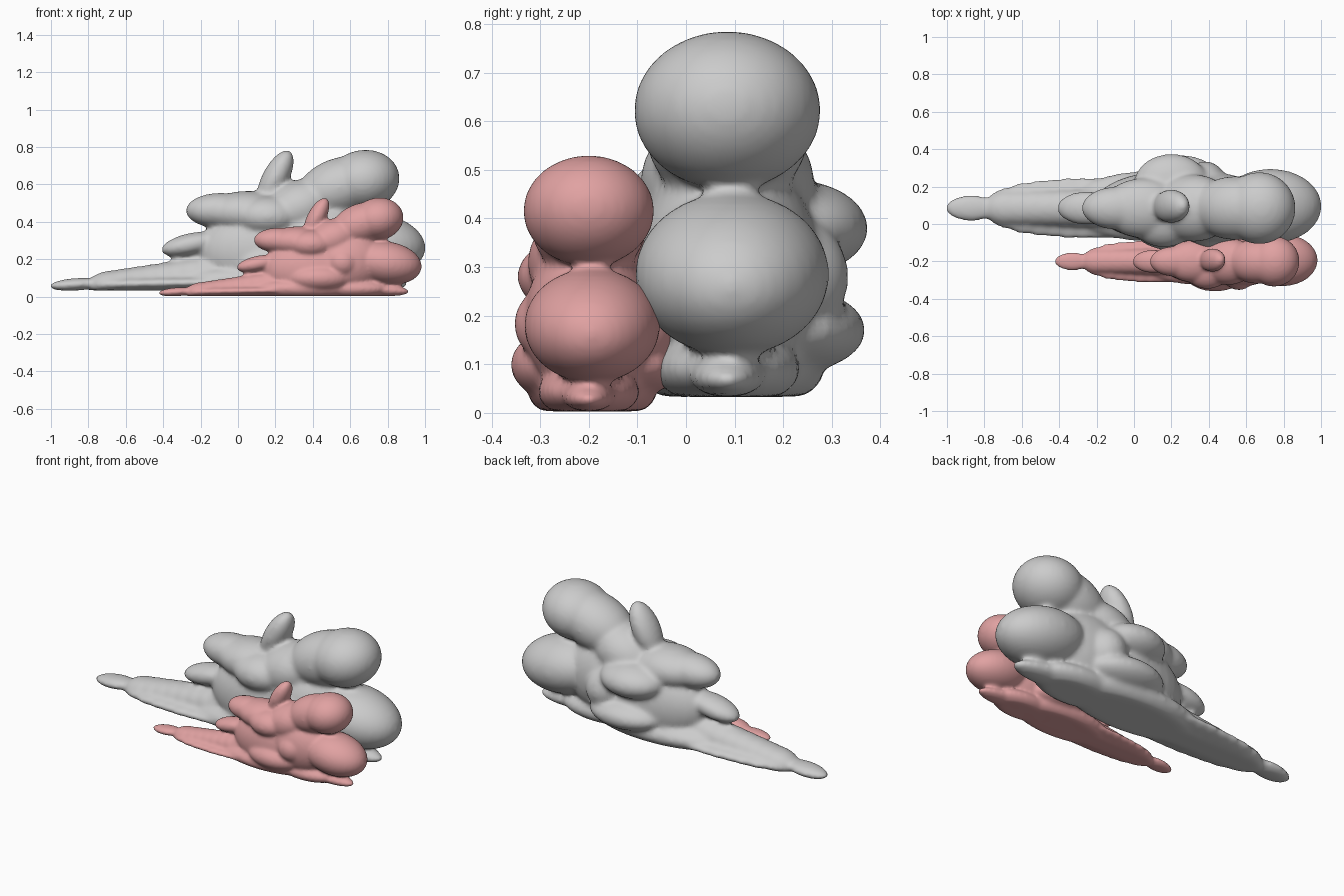
import bpy, bmesh
from math import radians
from mathutils import Matrix, Vector

FLOOR = 0.033

# centre x, y, z, radii x, y, z, tilt in degrees (positive lifts the +x end)
PUFFS = [
    # tail tip
    (-0.87, 0, 0.065, 0.14, 0.07, 0.034, 4),
    # main body
    (0.20, 0.01, 0.24, 0.42, 0.19, 0.25, 0),
    (0.42, 0.00, 0.30, 0.30, 0.19, 0.24, 0),
    (0.32, 0.00, 0.47, 0.22, 0.18, 0.15, 20),
    (0.10, 0.01, 0.09, 0.46, 0.19, 0.09, 0),
    # stepped puffs on the left
    (-0.25, 0, 0.28, 0.165, 0.09, 0.06, 12),
    (-0.09, 0, 0.46, 0.19, 0.115, 0.095, 0),
    (0.05, 0, 0.45, 0.22, 0.16, 0.115, 0),
    # upright finger
    (0.20, 0.01, 0.635, 0.165, 0.09, 0.07, 62),
    # upper and lower heads
    (0.67, 0, 0.622, 0.195, 0.193, 0.162, 10),
    (0.54, 0, 0.585, 0.24, 0.17, 0.155, 20),
    (0.73, 0.01, 0.285, 0.275, 0.20, 0.165, -8),
    # toe
    (0.64, 0, 0.085, 0.27, 0.085, 0.05, -4),
    (0.48, 0, 0.09, 0.28, 0.15, 0.08, 0),
    # bulges on the back
    (0.20, 0.13, 0.38, 0.20, 0.16, 0.10, 0),
    (0.24, 0.12, 0.17, 0.24, 0.165, 0.09, 0),
    (0.38, 0.12, 0.28, 0.12, 0.13, 0.13, 0),
    # bulges on the front
    (0.22, -0.07, 0.17, 0.25, 0.16, 0.11, 0),
    (0.16, -0.06, 0.43, 0.18, 0.15, 0.11, 0),
    (0.40, -0.06, 0.29, 0.14, 0.16, 0.13, 0),
]
# tapering tail with a wider flange along its foot
for i in range(9):
    t = i / 8
    PUFFS.append((-0.68 + 0.6 * t, 0, 0.075 + 0.04 * t, 0.13,
                  0.09 + 0.02 * t, 0.065 + 0.05 * t, 8))
    PUFFS.append((-0.65 + 0.6 * t, 0, 0.068 + 0.01 * t, 0.15,
                  0.115 + 0.05 * min(1, 2 * t) ** 0.5, 0.04, 3))


def cloud(name, location, scale, color=None):
    bm = bmesh.new()
    for x, y, z, rx, ry, rz, tilt in PUFFS:
        m = (Matrix.Translation((x, y, z))
             @ Matrix.Rotation(radians(-tilt), 4, 'Y')
             @ Matrix.Diagonal((rx, ry, rz, 1)))
        bmesh.ops.create_uvsphere(bm, u_segments=32, v_segments=20,
                                  radius=1, matrix=m)
    # flat underside
    for v in bm.verts:
        v.co.z = max(v.co.z, FLOOR)
    mesh = bpy.data.meshes.new(name)
    bm.to_mesh(mesh)
    bm.free()
    obj = bpy.data.objects.new(name, mesh)
    bpy.context.collection.objects.link(obj)
    obj.location = location
    obj.scale = (scale,) * 3
    # melt the puffs into one soft surface
    remesh = obj.modifiers.new("melt", 'REMESH')
    remesh.mode = 'VOXEL'
    remesh.voxel_size = 0.013
    remesh.use_smooth_shade = True
    soften = obj.modifiers.new("soften", 'SMOOTH')
    soften.factor = 0.5
    soften.iterations = 10
    if color:
        mat = bpy.data.materials.new(name + "_colour")
        mat.diffuse_color = color
        mesh.materials.append(mat)
    return obj


cloud("large_cloud", (0, 0.085, 0), 1.0)
cloud("small_cloud", (0.28, -0.2, -0.02), 0.7, (0.75, 0.36, 0.36, 1))
